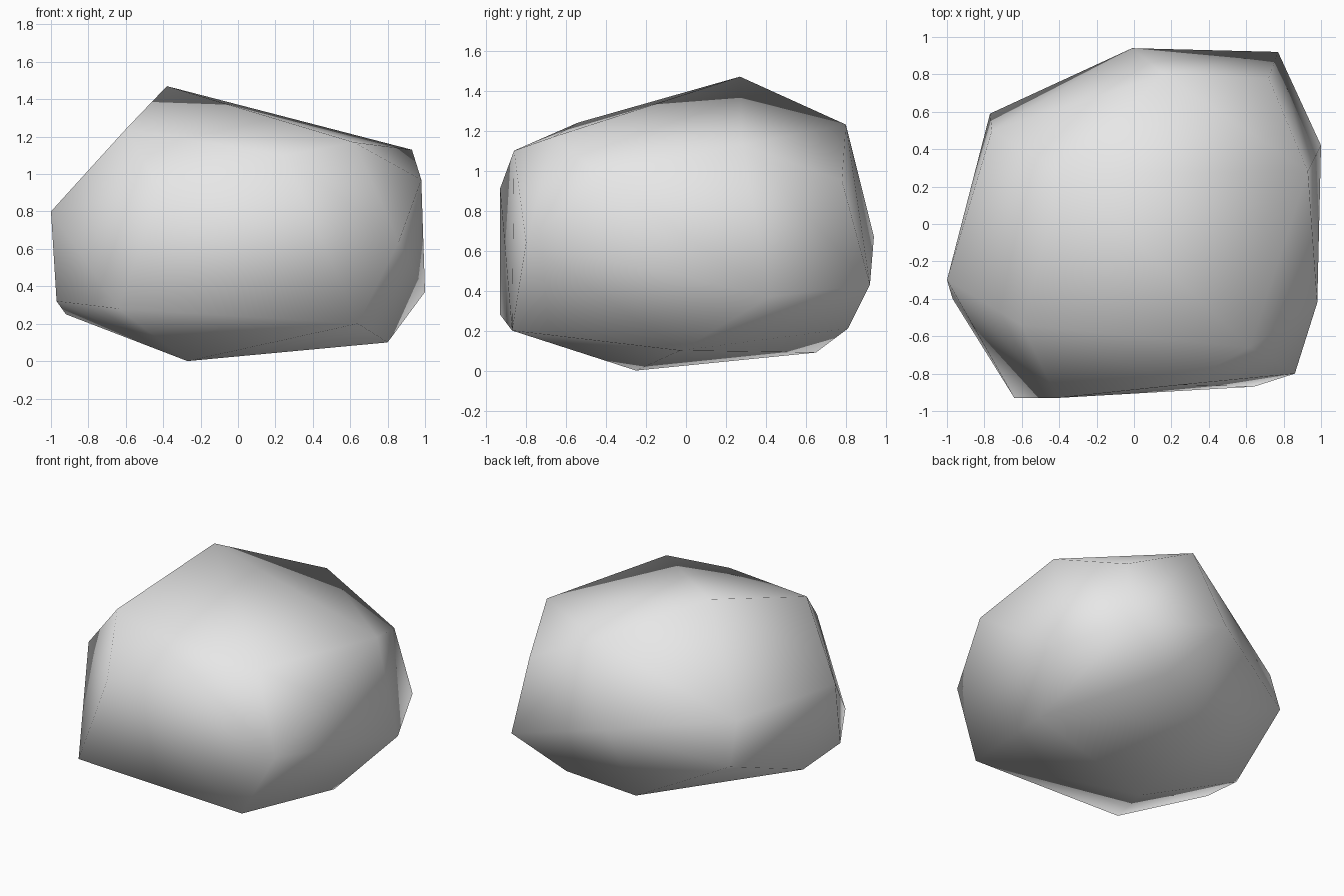
import bpy
import bmesh

# Remove the default object
if "Cube" in bpy.data.objects:
    bpy.data.objects.remove(bpy.data.objects["Cube"], do_unlink=True)

# Plain stone material
stone = bpy.data.materials.new("light_grey_stone")
stone.use_nodes = True
colour = (0.8, 0.8, 0.8, 1)
stone.diffuse_color = colour
stone.node_tree.nodes["Principled BSDF"].inputs["Base Color"].default_value = colour

# Corners of the boulder, grouped by where they sit
crown = [(-.38, .27, 1.47), (-.6, -.54, 1.24), (.16, .8, 1.23),
         (.62, -.66, 1.17), (.93, .28, 1.13), (.25, -.86, 1.1)]
sides = [(-1, -.3, .8), (-.41, -.93, .91), (.86, -.8, .64), (.98, -.42, .97),
         (.72, .78, .95), (-.01, .94, .67), (-.76, .5, .77)]
skirt = [(-.64, -.93, .28), (.64, -.87, .2), (1, .42, .37), (.77, .92, .43),
         (-.77, .59, .47), (-.97, -.4, .32)]
base = [(-.27, -.25, 0), (.8, -.03, .1), (.4, .81, .21),
        (-.05, .65, .09), (-.92, -.04, .25)]

# Wrap the corners in a closed faceted skin
bm = bmesh.new()
for corner in crown + sides + skirt + base:
    bm.verts.new(corner)
hull = bmesh.ops.convex_hull(bm, input=bm.verts)
loose = [v for v in bm.verts if not v.link_faces]
bmesh.ops.delete(bm, geom=loose, context='VERTS')
bmesh.ops.recalc_face_normals(bm, faces=bm.faces)
for face in bm.faces:
    face.smooth = True

mesh = bpy.data.meshes.new("boulder")
bm.to_mesh(mesh)
bm.free()
mesh.materials.append(stone)
boulder = bpy.data.objects.new("boulder", mesh)
bpy.context.collection.objects.link(boulder)
